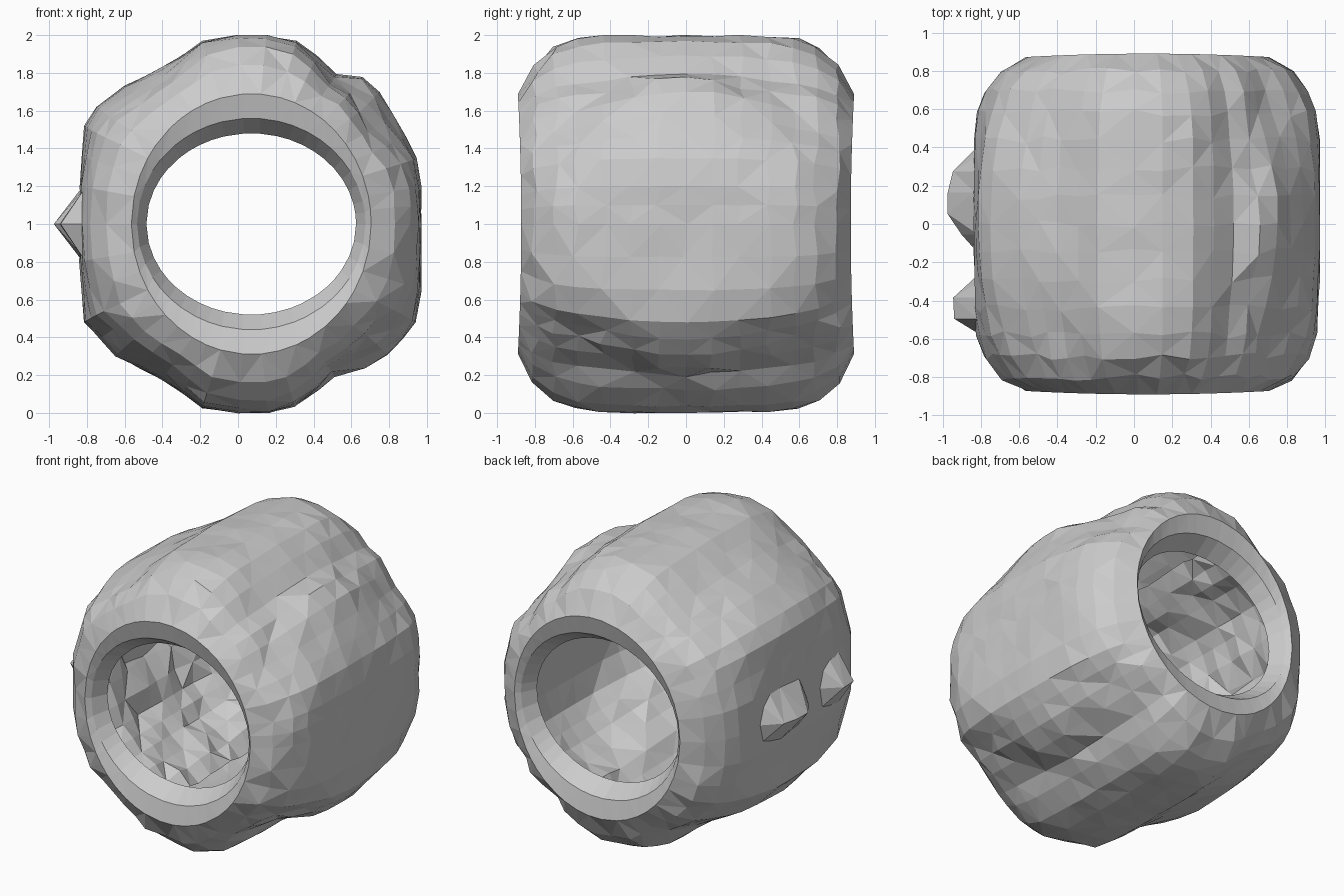
import bpy, bmesh, math, random
from mathutils import Vector

if "Cube" in bpy.data.objects:
    bpy.data.objects.remove(bpy.data.objects["Cube"])

random.seed(4)
CX = 0.07

# Outline of the rock seen from the front (x, z - 1), counter-clockwise
outline = [(0.97, 0), (0.97, .2), (.95, .35), (.82, .58), (.75, .7), (.66, .78), (.53, .81),
           (.42, .9), (.31, .97), (.15, 1), (0, 1), (-.19, .97), (-.4, .83), (-.6, .73),
           (-.75, .62), (-.815, .52), (-.84, .2), (-.84, -.2), (-.815, -.52), (-.65, -.7),
           (-.4, -.83), (-.19, -.98), (0, -1), (.16, -1), (.3, -.97), (.43, -.89), (.51, -.81),
           (.68, -.77), (.8, -.7), (.94, -.52), (.97, -.35)]

# Halve the long stretches so the facets stay even; work relative to the tunnel axis
ring = []
for i, p in enumerate(outline):
    p, q = Vector(p), Vector(outline[(i + 1) % len(outline)])
    ring.append(p - Vector((CX, 0)))
    if (q - p).length > .2:
        ring.append((p + q) / 2 - Vector((CX, 0)))


def ellipse(a, rx, rz):
    return Vector((rx * math.cos(a), rz * math.sin(a)))


def make_object(name, bm):
    bmesh.ops.recalc_face_normals(bm, faces=bm.faces)
    me = bpy.data.meshes.new(name)
    bm.to_mesh(me)
    bm.free()
    ob = bpy.data.objects.new(name, me)
    bpy.context.collection.objects.link(ob)


def skin(bm, rows, closed):
    """Triangulated faces between rows of vertices."""
    for k in range(len(rows) - 1):
        n = len(rows[k])
        for i in range(n if closed else n - 1):
            j = (i + 1) % n
            a, b, c, d = rows[k][i], rows[k][j], rows[k + 1][j], rows[k + 1][i]
            if (i + k) % 2:
                bm.faces.new((a, b, c))
                bm.faces.new((a, c, d))
            else:
                bm.faces.new((a, b, d))
                bm.faces.new((b, c, d))


# Hollow rock shell: lip, chamfer, end face, then rounded body and the same again at the back
half = [("lip", .555, .48, .74), ("lip", .605, .56, .86), ("lip", .635, .69, .89),
        ("body", .5, 0, .80), ("body", .8, 0, .69), ("body", .95, 0, .58), ("body", 1, 0, .44),
        ("body", 1, 0, .29), ("body", 1, 0, .14)]
stations = [(k, p, q, -y) for k, p, q, y in half] + [("body", 1, 0, 0)] + half[::-1]

bm = bmesh.new()
rows = []
for kind, p, q, y in stations:
    row = []
    for o in ring:
        a = math.atan2(o.y, o.x)
        yy = y
        if kind == "lip":
            v = ellipse(a, p, q)
            if p > .6:
                yy *= 1 - .02 * math.cos(a) ** 2
        else:
            v = ellipse(a, .635, .69).lerp(o, p)
            # Corners round off early towards both ends
            cut = .08 * math.sin(2 * a) ** 2 * min(1, max(0, (abs(y) - .2) / .4))
            # Valley beside the side boulder bends away from the middle
            w = math.exp(-((abs(a) - math.radians(60 - 25 * abs(y))) / .22) ** 2)
            cut += .06 * w * (1 - math.exp(-(y / .3) ** 2))
            v *= 1 - cut * p + random.uniform(-.022, .008) * w + random.uniform(-.01, .003)
            yy += random.uniform(-.02, .02)
        row.append(bm.verts.new((CX + v.x, yy, 1 + v.y)))
    rows.append(row)
skin(bm, rows, True)
make_object("hollow_rock_shell", bm)

# Rough rock lining just inside the left wall, its crags breaking through the wall
crags = [(-.44, .14), (.05, .17), (.15, .15), (.22, .14)]
inner = [o for o in ring if o.x < -.35]
inner.sort(key=lambda o: o.y)
bm = bmesh.new()
rows = []
for i in range(14):
    y = -.715 + .11 * i
    row = []
    for o in inner:
        v = o * random.uniform(.89, .95)
        v *= 1 - .16 * max(0, (abs(y) - .45) / .27) - .06 * math.sin(2 * math.atan2(o.y, o.x)) ** 2
        x, z = CX + v.x, v.y
        k = max(math.exp(-((y - c) / s) ** 2 - (z / .17) ** 2) for c, s in crags)
        row.append(bm.verts.new((x + (-.975 - x) * k, y, 1 + z)))
    rows.append(row)
skin(bm, rows, False)
make_object("rough_inner_lining", bm)
